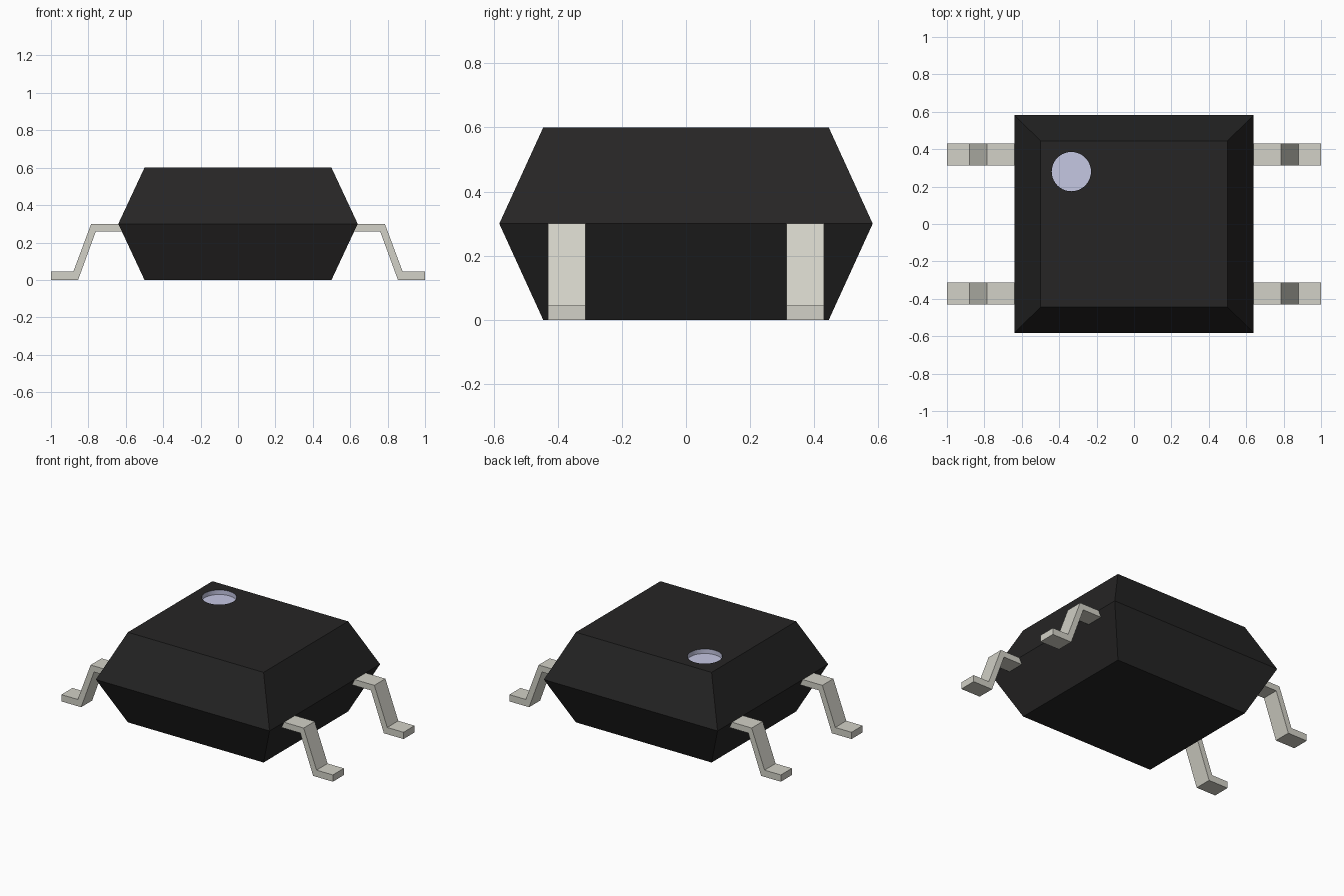
import bpy
import bmesh

cube = bpy.data.objects.get("Cube")
if cube:
    bpy.data.objects.remove(cube, do_unlink=True)


def material(name, rgb):
    mat = bpy.data.materials.new(name)
    mat.use_nodes = True
    mat.diffuse_color = (*rgb, 1)
    mat.node_tree.nodes["Principled BSDF"].inputs["Base Color"].default_value = (*rgb, 1)
    return mat


BLACK = material("black plastic", (0.019, 0.0185, 0.0185))
METAL = material("pale grey metal", (0.645, 0.638, 0.571))
LILAC = material("lilac marker", (0.558, 0.571, 0.768))


def finish(name, bm, *mats):
    bmesh.ops.recalc_face_normals(bm, faces=bm.faces)
    mesh = bpy.data.meshes.new(name)
    bm.to_mesh(mesh)
    bm.free()
    for mat in mats:
        mesh.materials.append(mat)
    obj = bpy.data.objects.new(name, mesh)
    bpy.context.collection.objects.link(obj)
    return obj


# Body: three stacked rectangles, widest at the waist
bm = bmesh.new()
rings = []
for hx, hy, z in ((0.5, 0.445, 0), (0.64, 0.582, 0.3), (0.5, 0.445, 0.6)):
    rings.append([bm.verts.new((sx * hx, sy * hy, z))
                  for sx, sy in ((-1, -1), (1, -1), (1, 1), (-1, 1))])
bm.faces.new(rings[0])
bm.faces.new(rings[-1])
for low, high in zip(rings, rings[1:]):
    for i in range(4):
        j = (i + 1) % 4
        bm.faces.new((low[i], low[j], high[j], high[i]))
body = finish("body", bm, BLACK, LILAC)

# Round marker recess sunk into the top corner
bm = bmesh.new()
bmesh.ops.create_cone(bm, cap_ends=True, segments=40, radius1=0.105, radius2=0.105, depth=0.06)
bmesh.ops.translate(bm, vec=(-0.335, 0.28, 0.6), verts=bm.verts)
for face in bm.faces:
    face.material_index = 1
cutter = finish("marker_cutter", bm, BLACK, LILAC)
cutter.hide_render = True

cut = body.modifiers.new("marker recess", "BOOLEAN")
cut.object = cutter
cut.operation = "DIFFERENCE"
cut.solver = "EXACT"
bpy.context.view_layer.objects.active = body
body.select_set(True)
bpy.ops.object.modifier_apply(modifier=cut.name)
bpy.data.objects.remove(cutter, do_unlink=True)
bpy.ops.object.shade_smooth_by_angle()

# Bent pins: one side profile extruded across the pin width
PROFILE = ((0.55, 0.3), (0.785, 0.3), (0.88, 0.045), (1, 0.045),
           (1, 0), (0.855, 0), (0.76, 0.26), (0.55, 0.26))


def pin(name, side, y):
    bm = bmesh.new()
    face = bm.faces.new([bm.verts.new((side * x, y - 0.058, z)) for x, z in PROFILE])
    new = bmesh.ops.extrude_face_region(bm, geom=[face])["geom"]
    bmesh.ops.translate(bm, vec=(0, 0.116, 0),
                        verts=[v for v in new if isinstance(v, bmesh.types.BMVert)])
    finish(name, bm, METAL)


for side, side_name in ((1, "left"), (-1, "right")):
    for y, end_name in ((-0.372, "front"), (0.372, "back")):
        pin(f"{end_name}_{side_name}_pin", side, y)
